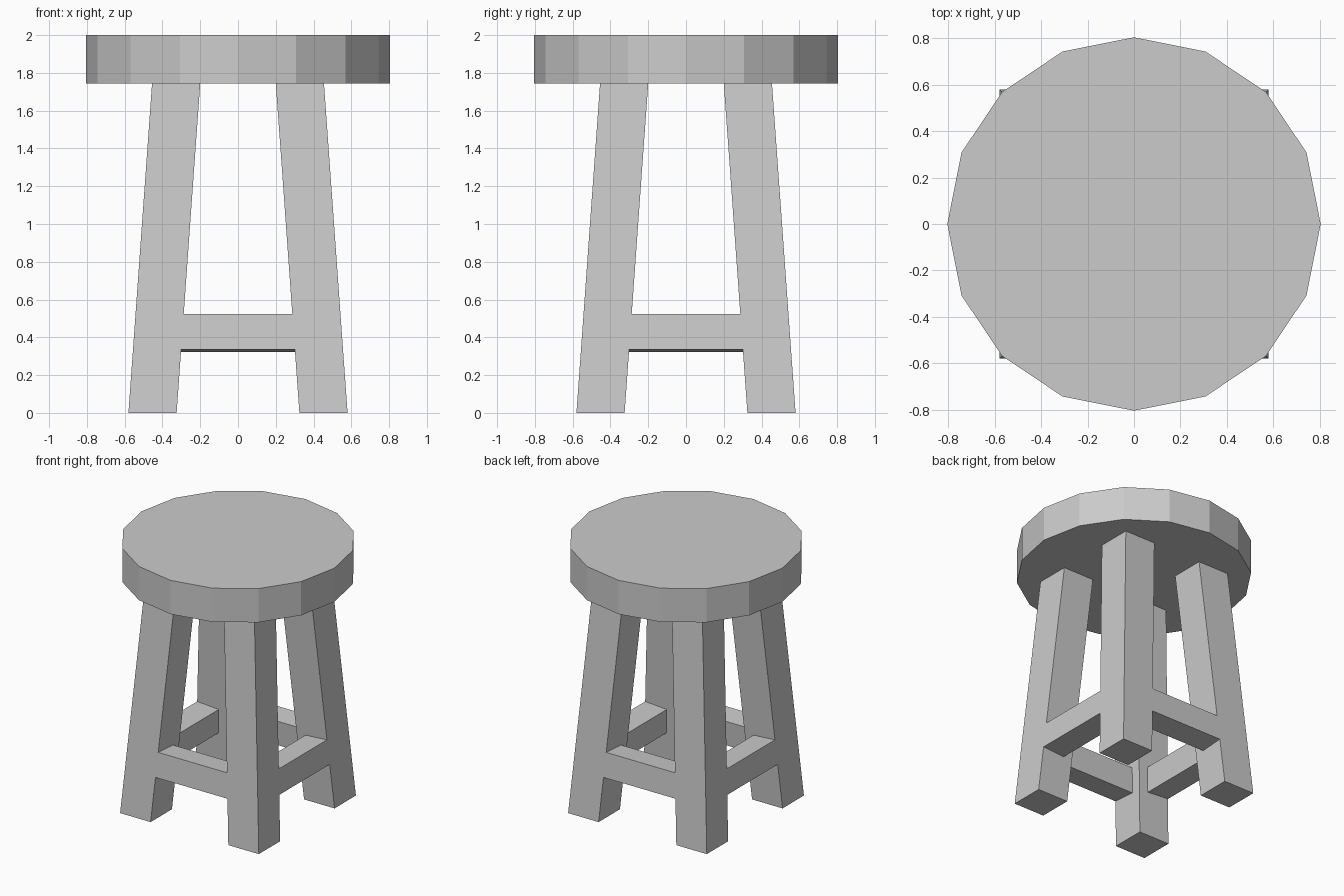
import bpy, bmesh, math
from mathutils import Matrix, Vector

if "Cube" in bpy.data.objects:
    bpy.data.objects.remove(bpy.data.objects["Cube"])

grey = bpy.data.materials.new("plain grey")
grey.diffuse_color = (0.6, 0.6, 0.6, 1)
grey.use_nodes = True
grey.node_tree.nodes["Principled BSDF"].inputs["Base Color"].default_value = grey.diffuse_color

SEAT_Z, TOP_Z = 1.745, 2.0
LEG_W, FOOT = 0.255, 0.58            # leg thickness, outer edge at the floor
SLOPE = 0.125 / SEAT_Z               # inward lean of the legs


def finish(name, bm):
    bmesh.ops.recalc_face_normals(bm, faces=bm.faces[:])
    mesh = bpy.data.meshes.new(name)
    bm.to_mesh(mesh)
    bm.free()
    mesh.materials.append(grey)
    bpy.context.collection.objects.link(bpy.data.objects.new(name, mesh))


def prism(name, ring_a, ring_b, turn):
    """Solid between two matching rings, turned about z."""
    bm = bmesh.new()
    a = [bm.verts.new(p) for p in ring_a]
    b = [bm.verts.new(p) for p in ring_b]
    bm.faces.new(a)
    bm.faces.new(b)
    for i in range(len(a)):
        j = (i + 1) % len(a)
        bm.faces.new((a[i], a[j], b[j], b[i]))
    bm.transform(Matrix.Rotation(turn, 4, 'Z'))
    finish(name, bm)


def leg_ring(z):
    o = FOOT - SLOPE * z
    i = o - LEG_W
    return [(-o, -o, z), (-i, -o, z), (-i, -i, z), (-o, -i, z)]


# Rail section in y-z, leaning with the legs, outer face flush with them
tilt = math.atan(SLOPE)
up = Vector((0, math.sin(tilt), math.cos(tilt)))
inward = Vector((0, math.cos(tilt), -math.sin(tilt)))
corner = Vector((0, -(FOOT - SLOPE * 0.335), 0.335))
section = [corner, corner + up * 0.188,
           corner + up * 0.188 + inward * 0.18, corner + inward * 0.18]


def rail_ring(side):
    return [(side * (FOOT - LEG_W - SLOPE * p.z), p.y, p.z) for p in section]


# Four splayed legs and four rails
legs = ("front_left_leg", "front_right_leg", "back_right_leg", "back_left_leg")
rails = ("front_rail", "right_rail", "back_rail", "left_rail")
for k in range(4):
    prism(legs[k], leg_ring(0), leg_ring(SEAT_Z), k * math.pi / 2)
    prism(rails[k], rail_ring(-1), rail_ring(1), k * math.pi / 2)

# Sixteen-sided seat with a corner on each axis
def seat_ring(z):
    return [(0.805 * math.cos(i * math.pi / 8),
             0.805 * math.sin(i * math.pi / 8), z) for i in range(16)]

prism("seat", seat_ring(SEAT_Z), seat_ring(TOP_Z), 0)
